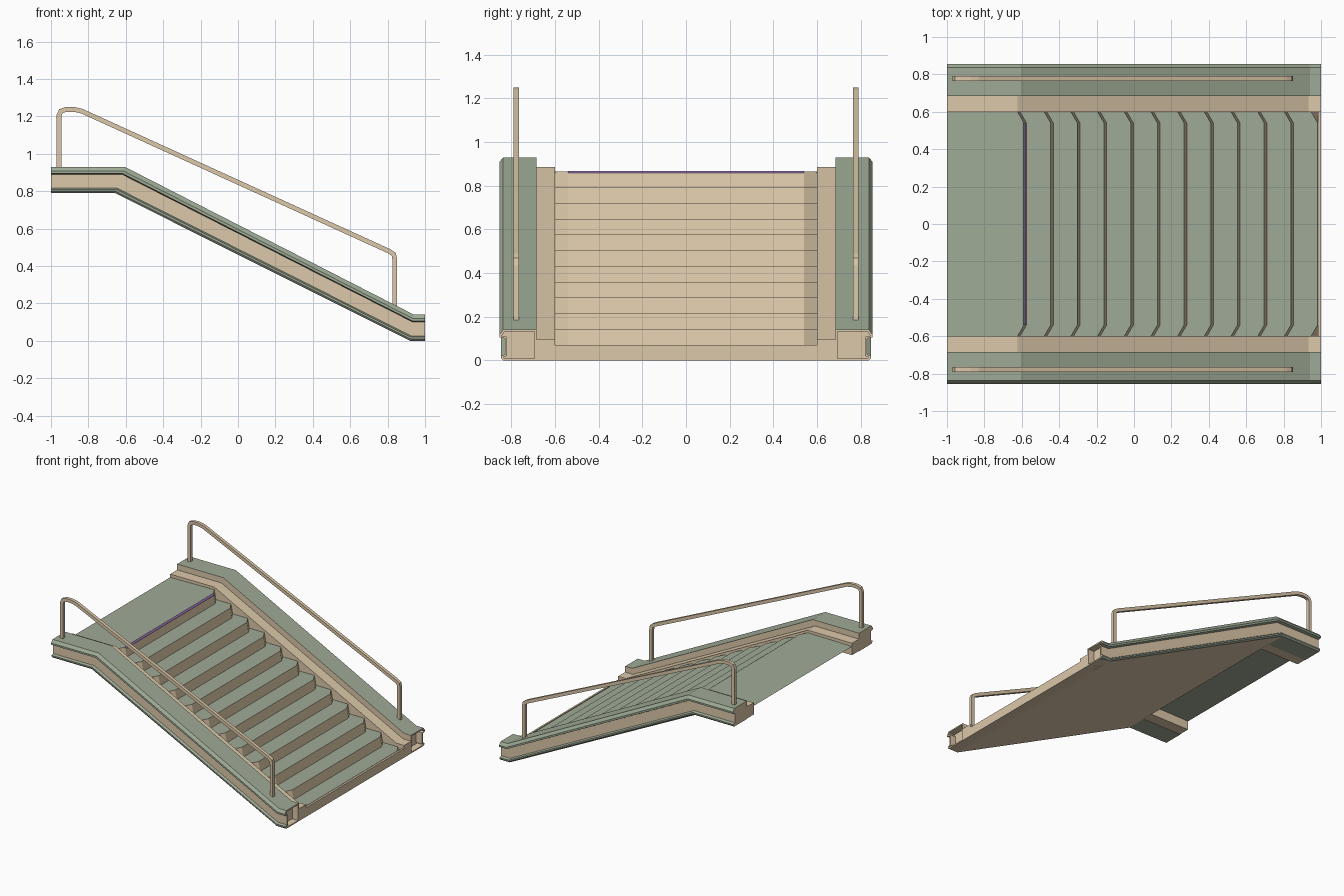
import bpy, bmesh
from mathutils import Vector

if "Cube" in bpy.data.objects:
    bpy.data.objects.remove(bpy.data.objects["Cube"])


def mat(name, c):
    m = bpy.data.materials.new(name)
    m.diffuse_color = (*c, 1)
    m.use_nodes = True
    m.node_tree.nodes["Principled BSDF"].inputs["Base Color"].default_value = m.diffuse_color
    return m


GREEN = mat("green", (0.35, 0.41, 0.31))
TAN = mat("tan", (0.72, 0.58, 0.40))
PURPLE = mat("purple", (0.3, 0.15, 0.45))


def loft(name, rings, closed, mats, seg_mats, caps=None, recess=False):
    """Skin a list of point rings; seg_mats gives the material of each segment."""
    bm = bmesh.new()
    vs = [[bm.verts.new(p) for p in r] for r in rings]
    n = len(rings[0])
    for a, b in zip(vs, vs[1:]):
        for i in range(n if closed else n - 1):
            j = (i + 1) % n
            bm.faces.new((a[i], a[j], b[j], b[i])).material_index = seg_mats[i]
    ends = []
    if caps is not None:
        for r in (vs[0], vs[-1]):
            f = bm.faces.new(r)
            f.material_index = caps
            ends.append(f)
    bmesh.ops.recalc_face_normals(bm, faces=bm.faces)
    if recess:  # hollow out the last end
        bmesh.ops.inset_region(bm, faces=[ends[1]], thickness=0.012, depth=0)
        bmesh.ops.translate(bm, verts=bmesh.ops.extrude_discrete_faces(
            bm, faces=[ends[1]])["faces"][0].verts, vec=(-0.05, 0, 0))
    me = bpy.data.meshes.new(name)
    bm.to_mesh(me)
    bm.free()
    for m in mats:
        me.materials.append(m)
    ob = bpy.data.objects.new(name, me)
    bpy.context.collection.objects.link(ob)
    return ob


def run(name, profile, side, seg_mats, recess=False):
    """Sweep a (y, depth below cap) profile along landing, slope and foot."""
    rings = []
    for x, lean, z in ((-1, 0, 0.93), (-0.605, 0.38, 0.93), (0.94, 0.14, 0.14), (1, 0, 0.14)):
        rings.append([(x + lean * h, side * y, z + h) for y, h in profile])
    return loft(name, rings, True, [GREEN, TAN], seg_mats, 1, recess)


def tube(name, path, y, r):
    """Square tube along an (x, z) path with mitred corners."""
    pts = [Vector(p) for p in path]
    rings = []
    for i, p in enumerate(pts):
        d0 = (p - pts[max(i - 1, 0)]).normalized()
        d1 = (pts[min(i + 1, len(pts) - 1)] - p).normalized()
        d = (d0 + d1).normalized()
        w = Vector((-d.y, d.x)) * r / max(d.dot(d0), d.dot(d1))
        a, b = p + w, p - w
        rings.append([(a.x, y - r, a.y), (a.x, y + r, a.y), (b.x, y + r, b.y), (b.x, y - r, b.y)])
    loft(name, rings, True, [TAN], [0] * 4, 0)


beam = [(0.685, 0), (0.838, 0), (0.855, -0.022), (0.855, -0.035), (0.83, -0.04),
        (0.83, -0.113), (0.848, -0.12), (0.848, -0.13), (0.838, -0.14), (0.685, -0.14)]
curb = [(0.6, -0.045), (0.69, -0.045), (0.69, -0.137), (0.6, -0.137)]
rail = [(-0.957, 0.9), (-0.957, 1.205), (-0.947, 1.228), (-0.92, 1.237), (-0.875, 1.237),
        (-0.835, 1.228), (0.81, 0.478), (0.833, 0.462), (0.838, 0.435), (0.838, 0.15)]

for side, tag in ((-1, "front"), (1, "back")):
    # outer channel beam, inner curb and bent handrail
    run(tag + "_beam", beam, side, [0, 0, 0, 0, 1, 0, 0, 0, 0, 1], True)
    run(tag + "_curb", curb, side, [1] * 4)
    tube(tag + "_handrail", rail, side * 0.778, 0.0125)

# landing and steps: one folded sheet whose ends sweep back to the curbs
STEP, RISE = 0.1427, 0.0723
fold = [(-1, 0.86)]
for i in range(12):
    nx, nz = -0.58 + STEP * i, 0.865 - RISE * i
    fold += [(nx - 0.008, nz), (nx + 0.006, max(nz - RISE, 0))]
last = len(fold) - 1
rings = []
for y, back in ((-0.6, 0.035), (-0.54, 0), (0.54, 0), (0.6, 0.035)):
    rings.append([(x - (back if 0 < i < last else 0), y, z) for i, (x, z) in enumerate(fold)])
loft("steps", rings, False, [GREEN, TAN], [i % 2 for i in range(last)])

# purple edge strip on the top riser
loft("edge_strip", [[(-0.590, y, 0.868), (-0.579, y, 0.858)] for y in (-0.54, 0.54)],
     False, [PURPLE], [0])

# foot riser across the full width between the beams
loft("foot_riser", [[(1, y, 0), (1, y, 0.07), (0.985, y, 0.07)] for y in (-0.685, 0.685)],
     False, [TAN], [0, 0])

# underside panel flush with the beam bottoms, closed up to the landing
loft("underside", [[(x, y, z) for x, z in ((1, 0), (0.92, 0), (-0.658, 0.787))]
                   for y in (-0.838, 0.838)], False, [TAN], [0, 0])
loft("landing_end_wall", [[(-0.658, y, 0.787), (-0.62, y, 0.862)] for y in (-0.6, 0.6)],
     False, [TAN], [0])
